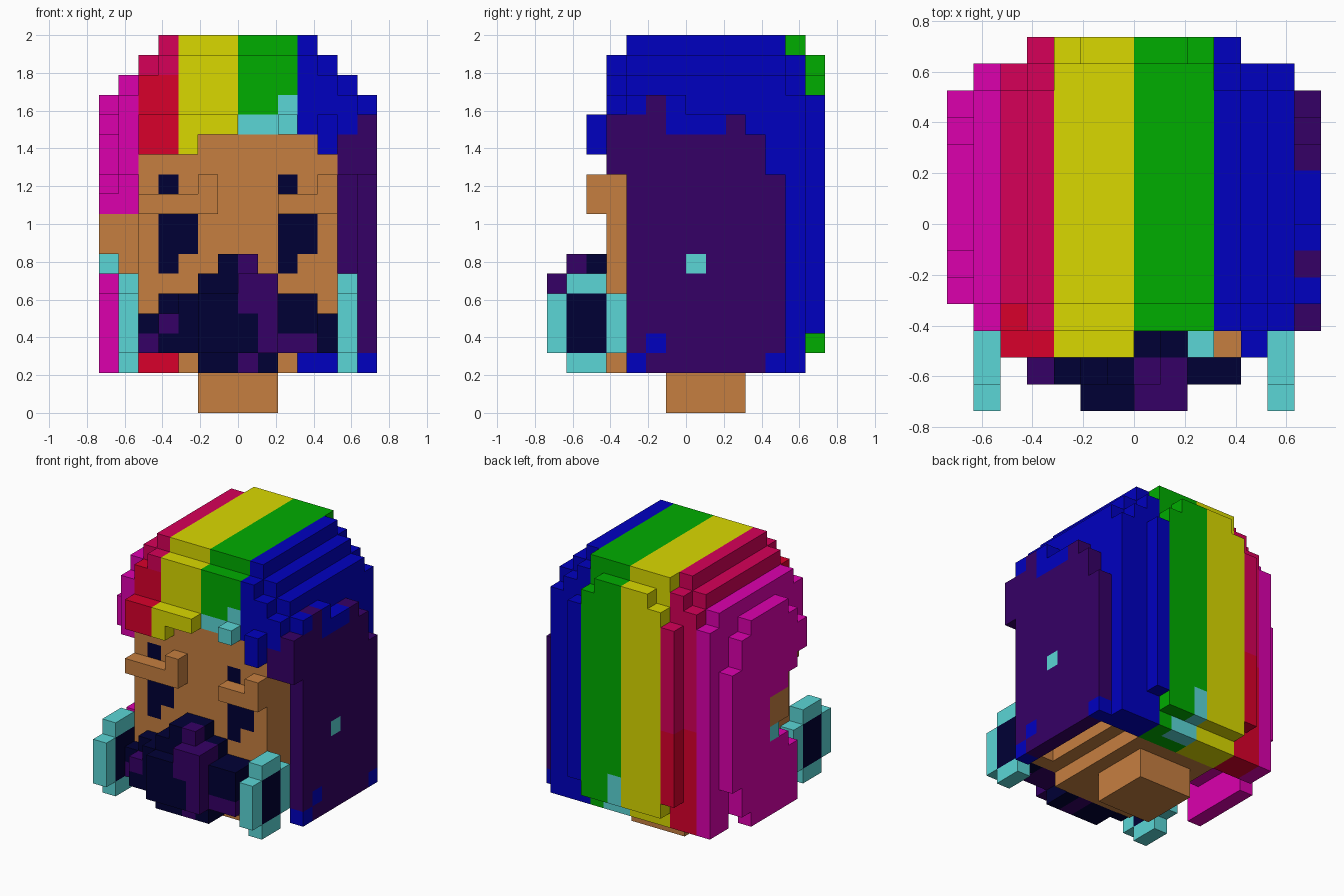
import bpy, bmesh

cube = bpy.data.objects.get("Cube")
if cube:
    bpy.data.objects.remove(cube, do_unlink=True)

U = 2 / 19  # block size: the grid is 14 x 14 x 19 blocks
COLOURS = {
    "magenta": (220, 0, 174), "crimson": (214, 0, 88), "red": (217, 0, 43),
    "yellow": (218, 217, 0), "green": (0, 173, 0), "blue": (0, 0, 192),
    "purple": (53, 0, 102), "cyan": (91, 214, 214), "brown": (198, 127, 64),
    "navy": (0, 0, 53),
}
NAMES = list(COLOURS)


def linear(c):
    c /= 255
    return c / 12.92 if c <= 0.04045 else ((c + 0.055) / 1.055) ** 2.4


mats = []
for name, rgb in COLOURS.items():
    m = bpy.data.materials.new(name)
    m.use_nodes = True
    col = tuple(linear(c) for c in rgb) + (1,)
    m.diffuse_color = col
    bsdf = m.node_tree.nodes["Principled BSDF"]
    bsdf.inputs["Base Color"].default_value = col
    bsdf.inputs["Roughness"].default_value = 0.9
    mats.append(m)

blocks = {}  # (x, y, z) -> (part, colour)


def fill(part, colour, xs, ys, zs):
    """Fill an inclusive block range; a single number means one block."""
    r = [range(a[0], a[1] + 1) if isinstance(a, tuple) else (a,) for a in (xs, ys, zs)]
    for x in r[0]:
        for y in r[1]:
            for z in r[2]:
                c = colour(x, y, z) if callable(colour) else colour
                blocks[x, y, z] = (part, c)


def stripe(x, y, z):
    """Hair colour by column."""
    if x <= 1:
        return "magenta"
    if x <= 3:
        return "red" if z <= 8 or (y <= 3 and z <= 16) else "crimson"
    return "yellow" if x <= 6 else "green" if x <= 9 else "blue"


# Striped hair: mirrored columns, each a stack of (y range, z range)
HAIR = {
    5: [((4, 12), 18), ((3, 13), (3, 17)), ((3, 12), 2)],
    4: [((4, 12), 18), ((3, 12), 17), ((3, 13), (3, 16)), ((3, 12), 2)],
    3: [((4, 11), 18), ((3, 12), (16, 17)), ((3, 13), (4, 15)), ((3, 12), 3), ((11, 12), 2)],
    2: [((4, 11), 17), ((3, 12), (4, 16)), ((11, 12), (2, 3))],
    1: [((4, 11), 16), ((3, 12), (12, 15)), ((6, 12), (4, 11)), ((11, 12), (2, 3))],
}
for c in range(1, 7):
    for ys, zs in HAIR[min(c, 5)]:
        for x in (c, 13 - c):
            fill("hair", stripe, x, ys, zs)

# Right side panel, rounded, with a notch at the front
for ys, zs in (((6, 9), 15), ((5, 10), 14), ((4, 10), 13), ((4, 11), 12), ((5, 11), 11),
               ((6, 11), (8, 10)), ((7, 11), 7), ((6, 11), 6), ((5, 11), 5),
               ((5, 10), (3, 4)), ((5, 9), 2)):
    fill("right_panel", "magenta", 0, ys, zs)
fill("right_panel", "brown", 0, (6, 7), (8, 9))
fill("right_panel", "brown", 1, 6, (7, 9))
fill("right_panel", "cyan", 0, 7, 7)

# Left side panel
for ys, zs in (((4, 6), 15), ((4, 9), 14), ((4, 10), (12, 13)), ((4, 11), (2, 11)),
               (3, (12, 14))):
    fill("left_panel", "purple", 13, ys, zs)
fill("left_panel", "purple", 12, (3, 5), (12, 13))
fill("left_panel", "purple", 12, (6, 7), (4, 11))
for ys, zs in ((4, 15), (6, 15), ((6, 8), 14), (4, 2), (11, 2), (5, 3)):
    fill("left_panel", "blue", 13, ys, zs)
fill("left_panel", "cyan", 13, 7, 7)

# Cyan spots low on the back
fill("hair", "cyan", 7, 13, (3, 4))
fill("hair", "cyan", (7, 8), 12, 2)

# Face, cheeks, chin and neck
fill("face", "brown", (2, 11), 3, (3, 13))
for x in (2, 11):
    fill("face", "brown", x, (4, 5), (4, 11))
fill("face", "brown", (3, 10), (4, 10), 3)
fill("face", "brown", (4, 9), (3, 10), 2)
fill("neck", "brown", (5, 8), (6, 9), (0, 1))

# Eyes and brow marks
for x0, x1, xm in ((3, 4, 3), (9, 10, 9)):
    fill("face", "navy", (x0, x1), 3, (8, 9))
    fill("face", "navy", xm, 3, 7)
    fill("face", "navy", xm, 3, 11)

# Raised brows
for x0, x1, part in ((2, 5, "right_brow"), (9, 11, "left_brow")):
    fill(part, "brown", (x0, x1), 2, 10)
    fill(part, "brown", x1, 2, 11)

# Fringe
fill("fringe", "red", (2, 3), (2, 3), (13, 14))
fill("fringe", "yellow", 4, 2, (13, 14))
fill("fringe", "yellow", (5, 6), 2, 14)
fill("fringe", "cyan", (7, 9), 3, 14)
fill("fringe", "cyan", 9, 3, 15)
fill("fringe", "cyan", 9, 2, 14)
fill("fringe", "blue", 11, 2, (13, 14))


def mask_colour(x, y, z):
    """Navy mask with purple patches."""
    patch = ((x, z) in ((3, 4), (2, 3), (7, 7), (7, 2))
             or (x in (7, 8) and z in (5, 6) and (y < 2 or z == 6))
             or (x == 8 and z == 4) or (8 <= x <= 10 and z == 3))
    if y == 2 and z >= 6:
        patch = False
    return "purple" if patch else "navy"


# Bearded mask, stepped forward
for xs, ys, zs in (((2, 11), 2, (3, 4)), ((3, 10), 2, 5), ((5, 8), (1, 2), 2),
                   ((3, 10), 1, (3, 4)), ((4, 10), 1, 5), ((5, 8), (1, 2), 6),
                   ((6, 7), (1, 2), 7), ((5, 8), 0, (3, 5)), ((7, 8), 0, 6)):
    fill("mask", mask_colour, xs, ys, zs)

# Side filters: cyan ring round a navy core
for x, part in ((1, "right_filter"), (12, "left_filter")):
    fill(part, "cyan", x, (0, 3), (3, 5))
    fill(part, "cyan", x, (1, 2), (2, 6))
    fill(part, "navy", x, (1, 2), (3, 5))

# Outer faces of each part
SIDES = []
for axis in range(3):
    for s in (0, 1):
        quad = []
        for a, b in ((0, 0), (1, 0), (1, 1), (0, 1)):
            p = [0, 0, 0]
            p[axis], p[(axis + 1) % 3], p[(axis + 2) % 3] = s, a, b
            quad.append(tuple(p))
        n = [0, 0, 0]
        n[axis] = 2 * s - 1
        SIDES.append((n, quad if s else quad[::-1]))

for part in sorted({p for p, _ in blocks.values()}):
    bm = bmesh.new()
    for pos, (p, colour) in blocks.items():
        if p != part:
            continue
        for n, quad in SIDES:
            if tuple(a + b for a, b in zip(pos, n)) in blocks:
                continue
            vs = [bm.verts.new(((pos[0] + q[0] - 7) * U, (pos[1] + q[1] - 7) * U,
                                (pos[2] + q[2]) * U)) for q in quad]
            bm.faces.new(vs).material_index = NAMES.index(colour)
    bmesh.ops.remove_doubles(bm, verts=bm.verts[:], dist=0.001)
    me = bpy.data.meshes.new(part)
    bm.to_mesh(me)
    bm.free()
    for m in mats:
        me.materials.append(m)
    bpy.context.collection.objects.link(bpy.data.objects.new(part, me))
